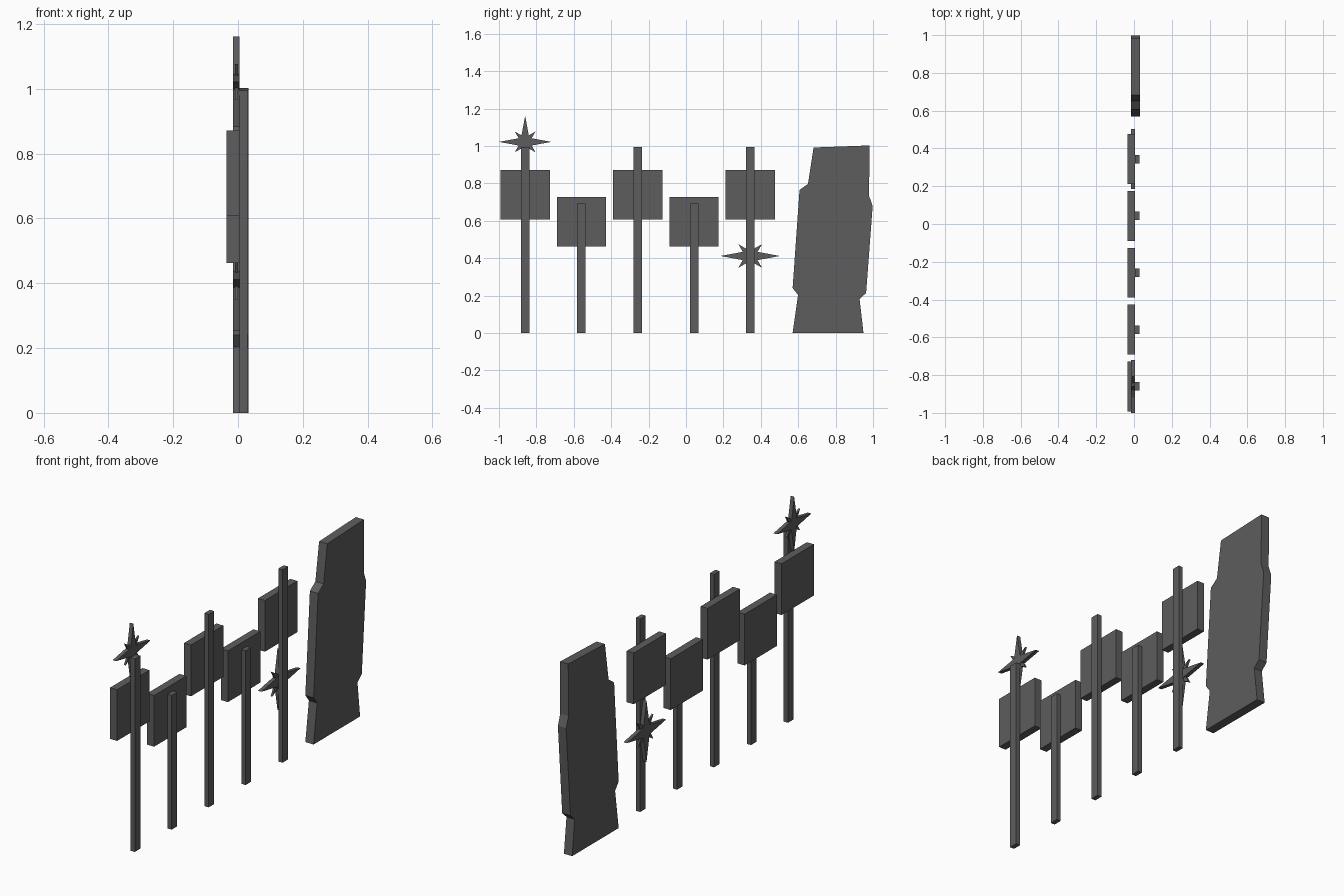
import bpy, bmesh, math

cube = bpy.data.objects.get("Cube")
if cube:
    bpy.data.objects.remove(cube, do_unlink=True)

# Single flat colour
grey = bpy.data.materials.new("dark_grey")
grey.use_nodes = True
colour = (0.11, 0.11, 0.11, 1)
grey.diffuse_color = colour
bsdf = grey.node_tree.nodes["Principled BSDF"]
bsdf.inputs["Base Color"].default_value = colour
bsdf.inputs["Roughness"].default_value = 0.8


def slab(name, outline, x0, x1):
    """Extrude a (y, z) outline along x from x0 to x1."""
    bm = bmesh.new()
    face = bm.faces.new([bm.verts.new((x0, y, z)) for y, z in outline])
    ext = bmesh.ops.extrude_face_region(bm, geom=[face])
    moved = [v for v in ext["geom"] if isinstance(v, bmesh.types.BMVert)]
    bmesh.ops.translate(bm, verts=moved, vec=(x1 - x0, 0, 0))
    bmesh.ops.recalc_face_normals(bm, faces=bm.faces)
    mesh = bpy.data.meshes.new(name)
    bm.to_mesh(mesh)
    bm.free()
    mesh.materials.append(grey)
    obj = bpy.data.objects.new(name, mesh)
    bpy.context.collection.objects.link(obj)
    return obj


def rectangle(y, half, z0, z1):
    return [(y - half, z0), (y + half, z0), (y + half, z1), (y - half, z1)]


def star_outline(y, z, tip, notch, turn):
    """Four-pointed star: tips and notches alternate around the centre."""
    points = []
    for i in range(8):
        r = tip if i % 2 == 0 else notch
        a = turn + i * math.pi / 4
        points.append((y + r * math.cos(a), z + r * math.sin(a)))
    return points


def star(name, y, z, size):
    slab(name + "_long_points", star_outline(y, z, size, size * 0.22, 0),
         -0.015, 0.005)
    slab(name + "_short_points",
         star_outline(y, z, size * 0.56, size * 0.17, math.pi / 4),
         -0.010, 0.0)


# Row of posts with square boards, alternating tall and short
for i in range(5):
    y = -0.86 + i * 0.301
    tall = i % 2 == 0
    slab(f"post_{i + 1}", rectangle(y, 0.0225, 0, 0.995 if tall else 0.692),
         0.005, 0.029)
    base = 0.608 if tall else 0.463
    slab(f"board_{i + 1}", rectangle(y, 0.132, base, base + 0.264),
         -0.035, 0.005)

# Stars behind the first and last posts
star("upper_star", -0.86, 1.022, 0.14)
star("lower_star", 0.343, 0.412, 0.159)

# Large upright stone with chipped edges
stone = [(0.57, 0), (0.949, 0), (0.928, 0.182), (0.963, 0.214),
         (0.998, 0.679), (0.979, 0.733), (0.981, 1.003), (0.682, 0.992),
         (0.652, 0.797), (0.607, 0.765), (0.57, 0.241), (0.599, 0.203)]
slab("standing_stone", stone, -0.015, 0.032)
